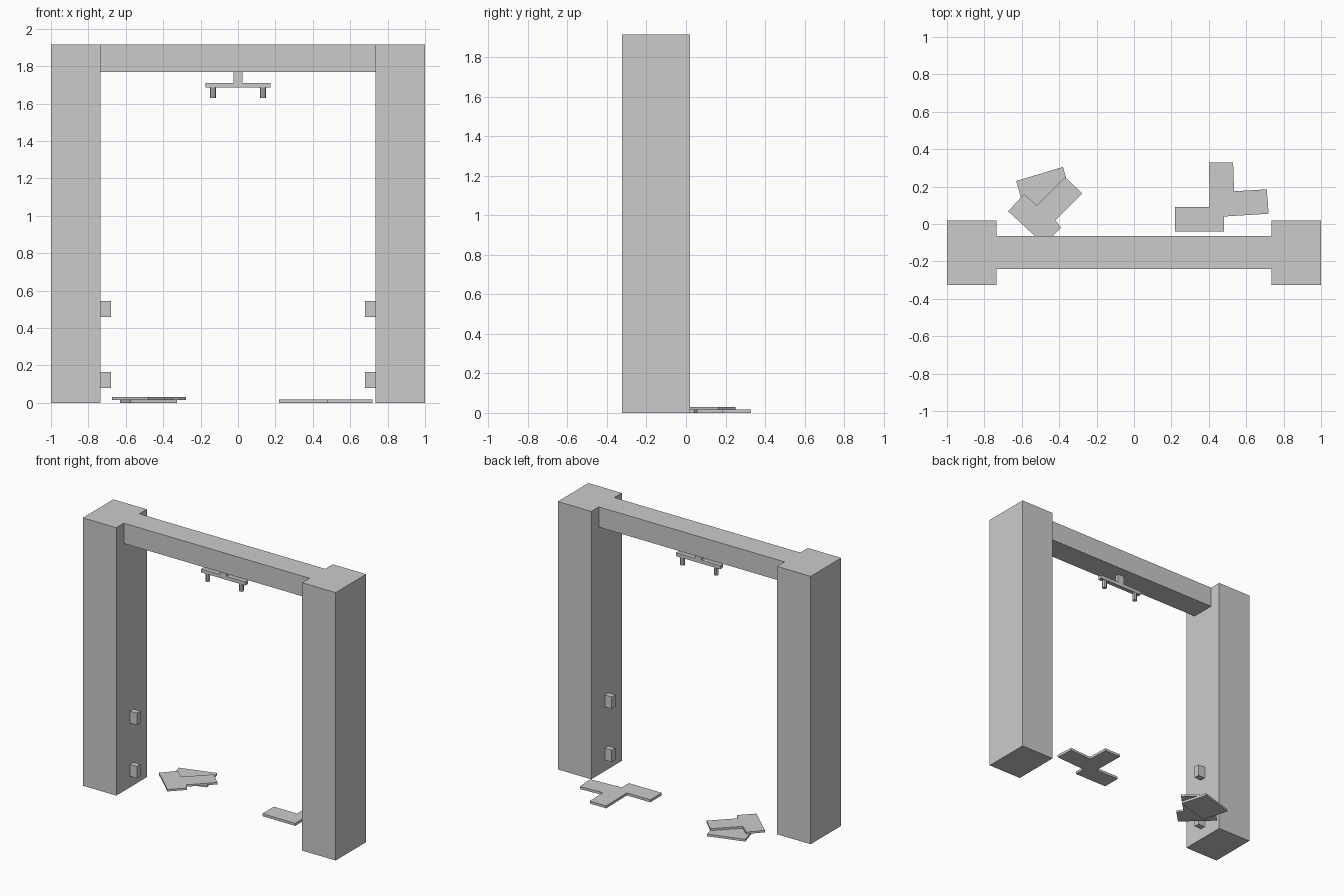
import bpy, bmesh
from mathutils import Matrix, Vector

cube = bpy.data.objects.get("Cube")
if cube:
    bpy.data.objects.remove(cube, do_unlink=True)

grey = bpy.data.materials.new("plain grey")
grey.use_nodes = True
grey.diffuse_color = (0.6, 0.6, 0.6, 1)
grey.node_tree.nodes["Principled BSDF"].inputs["Base Color"].default_value = (0.6, 0.6, 0.6, 1)


def finish(name, bm):
    bmesh.ops.recalc_face_normals(bm, faces=bm.faces[:])
    mesh = bpy.data.meshes.new(name)
    bm.to_mesh(mesh)
    bm.free()
    mesh.materials.append(grey)
    obj = bpy.data.objects.new(name, mesh)
    bpy.context.scene.collection.objects.link(obj)
    return obj


def box(name, low, high):
    low, high = Vector(low), Vector(high)
    bm = bmesh.new()
    place = Matrix.Translation((low + high) / 2) @ Matrix.Diagonal((*(high - low), 1))
    bmesh.ops.create_cube(bm, size=1, matrix=place)
    return finish(name, bm)


def peg(name, x, y, bottom, top, radius):
    bm = bmesh.new()
    bmesh.ops.create_cone(bm, cap_ends=True, segments=8, radius1=radius, radius2=radius,
                          depth=top - bottom,
                          matrix=Matrix.Translation((x, y, (bottom + top) / 2)))
    return finish(name, bm)


def plate(name, outline, bottom, top):
    bm = bmesh.new()
    face = bm.faces.new([bm.verts.new((x, y, bottom)) for x, y in outline])
    side = bmesh.ops.extrude_face_region(bm, geom=[face])["geom"]
    moved = [v for v in side if isinstance(v, bmesh.types.BMVert)]
    bmesh.ops.translate(bm, verts=moved, vec=(0, 0, top - bottom))
    return finish(name, bm)


# Gateway frame
HEIGHT, INNER, MID = 1.915, 0.735, -0.152
box("top_beam", (-INNER, -0.24, 1.77), (INNER, -0.065, HEIGHT))

for side, label in ((1, "left"), (-1, "right")):
    xs = sorted((side * INNER, side))
    box(label + "_column", (xs[0], -0.325, 0), (xs[1], 0.02, HEIGHT))
    # Hinge blocks on the inner column faces
    xs = sorted((side * 0.68, side * INNER))
    for level, z in (("lower", 0.08), ("upper", 0.46)):
        box(f"{label}_{level}_hinge", (xs[0], MID - 0.02, z), (xs[1], MID + 0.02, z + 0.085))
    # Pegs under the hanging bar
    peg(label + "_peg", side * 0.133, MID, 1.63, 1.687, 0.016)

# Hanging bracket
box("bracket_stem", (-0.025, MID - 0.015, 1.71), (0.025, MID + 0.015, 1.77))
box("bracket_bar", (-0.175, MID - 0.015, 1.685), (0.175, MID + 0.015, 1.71))

# Broken slabs on the ground
plate("branched_slab", [(0.22, -0.04), (0.48, -0.04), (0.48, 0.04), (0.72, 0.055),
                        (0.71, 0.185), (0.535, 0.175), (0.53, 0.33), (0.40, 0.33),
                        (0.405, 0.09), (0.22, 0.09)], 0, 0.018)
plate("lower_slab", [(-0.63, 0.23), (-0.575, 0.04), (-0.325, 0.115), (-0.38, 0.305)],
      0, 0.016)
plate("upper_slab", [(-0.673, 0.068), (-0.48, -0.11), (-0.39, -0.02), (-0.42, 0.02),
                     (-0.277, 0.164), (-0.368, 0.25), (-0.52, 0.10), (-0.588, 0.16)],
      0.016, 0.03)
